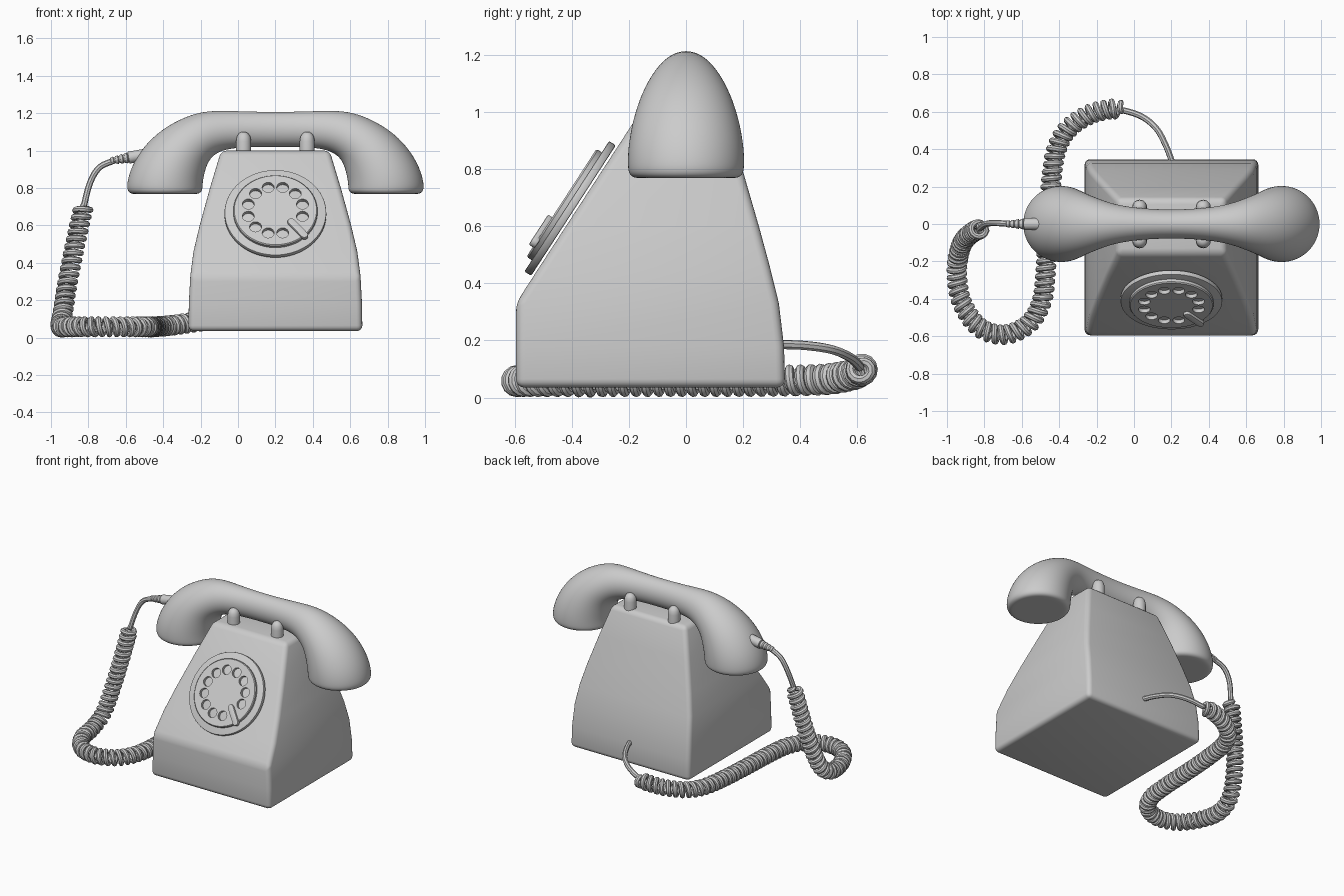
import bpy, bmesh, math
from mathutils import Vector, Matrix

if "Cube" in bpy.data.objects:
    bpy.data.objects.remove(bpy.data.objects["Cube"])

TAU = 2 * math.pi
CX = 0.2  # centre line of the phone body


def loft(name, rings, matrix=Matrix()):
    """Skin a list of equal-length closed rings and cap both ends."""
    bm = bmesh.new()
    vs = [[bm.verts.new(matrix @ Vector(p)) for p in r] for r in rings]
    n = len(vs[0])
    for a, b in zip(vs, vs[1:]):
        for i in range(n):
            j = (i + 1) % n
            bm.faces.new((a[i], a[j], b[j], b[i]))
    bm.faces.new(vs[0][::-1])
    bm.faces.new(vs[-1])
    bmesh.ops.recalc_face_normals(bm, faces=bm.faces)
    me = bpy.data.meshes.new(name)
    bm.to_mesh(me)
    bm.free()
    ob = bpy.data.objects.new(name, me)
    bpy.context.collection.objects.link(ob)
    return ob


def lathe(name, profile, matrix=Matrix(), n=32):
    """Revolve (radius, height) points about local z."""
    return loft(name, [[(r * math.cos(TAU * i / n), r * math.sin(TAU * i / n), h)
                        for i in range(n)] for r, h in profile], matrix)


def bevel(ob, width, segments=3):
    m = ob.modifiers.new("bevel", "BEVEL")
    m.width, m.segments, m.limit_method = width, segments, 'ANGLE'
    m.angle_limit = math.radians(25)


def catmull(pts, steps=40):
    pts = [Vector(p) for p in pts]
    ext = [2 * pts[0] - pts[1]] + pts + [2 * pts[-1] - pts[-2]]
    out = []
    for a, b, c, d in zip(ext, ext[1:], ext[2:], ext[3:]):
        for s in range(steps):
            t = s / steps
            out.append(0.5 * (2 * b + (c - a) * t + (2 * a - 5 * b + 4 * c - d) * t * t
                              + (3 * b - a - 3 * c + d) * t ** 3))
    return out + [pts[-1]]


# Body: rectangles of half width, front y, back y at each height
levels = [(0.035, 0.465, -0.595, 0.347), (0.18, 0.463, -0.595, 0.343),
          (0.33, 0.455, -0.595, 0.325), (0.46, 0.438, -0.511, 0.293),
          (0.60, 0.405, -0.42, 0.255), (0.80, 0.35, -0.29, 0.197), (1.0, 0.29, -0.16, 0.135)]
body = loft("body", [[(CX - w, f, z), (CX + w, f, z), (CX + w, b, z), (CX - w, b, z)]
                     for z, w, f, b in levels])
bevel(body, 0.03, 4)

# Cradle prongs
for x in (0.03, 0.37):
    for y in (-0.09, 0.09):
        lathe("cradle_prong", [(0.04, 0.97), (0.04, 1.05), (0.036, 1.075), (0.025, 1.092),
                               (0.01, 1.1)], Matrix.Translation((x, y, 0)), 20)

# Handset: outer point, inner point and half depth of each elliptical section
half = [((0, 1.206), (0, 1.02), 0.075), ((0.2, 1.211), (0.18, 1.018), 0.085),
        ((0.36, 1.217), (0.27, 1.005), 0.108), ((0.48, 1.185), (0.325, 0.98), 0.138),
        ((0.61, 1.115), (0.36, 0.94), 0.168), ((0.71, 1.02), (0.378, 0.88), 0.192),
        ((0.775, 0.91), (0.387, 0.83), 0.205), ((0.797, 0.82), (0.388, 0.798), 0.206),
        ((0.793, 0.785), (0.391, 0.782), 0.202), ((0.775, 0.768), (0.41, 0.768), 0.185),
        ((0.74, 0.768), (0.44, 0.768), 0.15), ((0.62, 0.768), (0.56, 0.768), 0.03)]
sections = [(s, o, i, r) for s, part in ((-1, half[:0:-1]), (1, half)) for o, i, r in part]
rings = []
for s, o, i, r in sections:
    o, i = Vector((CX + s * o[0], 0, o[1])), Vector((CX + s * i[0], 0, i[1]))
    mid, arm = (o + i) / 2, (o - i) / 2
    rings.append([mid + arm * math.cos(TAU * k / 24) + Vector((0, r * math.sin(TAU * k / 24), 0))
                  for k in range(24)])
handset = loft("handset", rings)
handset.modifiers.new("smooth", "SUBSURF").levels = 2

# Dial, built flat and laid on the sloping front
up = Vector((0, 0.435, 0.67)).normalized()
right = Vector((1, 0, 0))
out = right.cross(up)
dial = Matrix.Translation((CX, -0.387, 0.65)) @ Matrix((right, up, out)).transposed().to_4x4()
plate = lathe("dial_plate", [(0.272, 0.008), (0.272, 0.036)], dial, 64)
bevel(plate, 0.005, 2)
wheel = lathe("finger_wheel", [(0.225, 0.03), (0.225, 0.052), (0.22, 0.058)], dial, 64)

# Finger holes on a 30 degree pitch, leaving one place for the stop
cutters = bmesh.new()
for k in range(12):
    a = math.radians(15 + 30 * k)
    if k == 10:
        continue
    bmesh.ops.create_cone(cutters, cap_ends=True, segments=20, radius1=0.032, radius2=0.032,
                          depth=0.1, matrix=dial @ Matrix.Translation(
                              (0.15 * math.cos(a), 0.15 * math.sin(a), 0.05)))
me = bpy.data.meshes.new("hole_cutter")
cutters.to_mesh(me)
cutters.free()
cutter = bpy.data.objects.new("hole_cutter", me)
bpy.context.collection.objects.link(cutter)
cutter.hide_render = True
m = wheel.modifiers.new("holes", "BOOLEAN")
m.object, m.operation, m.solver = cutter, 'DIFFERENCE', 'EXACT'

# Finger stop: flat capsule
p, q, r = Vector((0.085, -0.08)), Vector((0.155, -0.165)), 0.02
d = math.atan2(q.y - p.y, q.x - p.x)
outline = []
for k in range(18):
    a = d - math.pi / 2 + (k if k < 9 else k - 1) * math.pi / 8
    c = q if k < 9 else p
    outline.append((c.x + r * math.cos(a), c.y + r * math.sin(a)))
stop = loft("finger_stop", [[(x, y, h) for x, y in outline] for h in (0.05, 0.075)], dial)
bevel(stop, 0.005, 2)

# Strain relief where the cord enters the handset
axis = Vector((-0.14, 0, -0.025))
relief = Matrix.Translation((-0.54, 0, 0.97)) @ axis.to_track_quat('Z', 'Y').to_matrix().to_4x4()
profile = [(0.032, -0.04), (0.032, 0.045)]
for k in range(4):
    h, w = 0.048 + 0.025 * k, 0.029 - 0.003 * k
    profile += [(w - 0.006, h), (w, h + 0.005), (w - 0.003, h + 0.018), (w - 0.008, h + 0.022)]
lathe("strain_relief", profile, relief, 20)

# Cord: straight lead, coiled middle, straight tail
lead = [(-0.66, 0, 0.948), (-0.74, 0.005, 0.91), (-0.79, 0, 0.83)]
coil = [(-0.825, -0.025, 0.7), (-0.87, -0.05, 0.5), (-0.91, -0.09, 0.3), (-0.937, -0.16, 0.13),
        (-0.947, -0.27, 0.062), (-0.92, -0.42, 0.058), (-0.83, -0.55, 0.058),
        (-0.7, -0.592, 0.058), (-0.57, -0.54, 0.058), (-0.495, -0.42, 0.058),
        (-0.472, -0.25, 0.058), (-0.46, 0, 0.058), (-0.445, 0.2, 0.058), (-0.42, 0.38, 0.06),
        (-0.36, 0.5, 0.065), (-0.25, 0.58, 0.08), (-0.14, 0.612, 0.095), (-0.07, 0.61, 0.105)]
tail = [(0.04, 0.575, 0.14), (0.12, 0.51, 0.168), (0.17, 0.42, 0.182), (0.205, 0.33, 0.186)]
STEPS, PITCH, PER_TURN, COIL_R = 40, 0.04, 14, 0.04
dense = catmull(lead + coil + tail, STEPS)
arc = [0.0]
for a, b in zip(dense, dense[1:]):
    arc.append(arc[-1] + (b - a).length)
start = arc[len(lead) * STEPS]
end = arc[(len(lead) + len(coil) - 1) * STEPS]
count = int(arc[-1] / PITCH * PER_TURN)
path, seg = [], 0
for k in range(count + 1):
    s = arc[-1] * k / count
    while seg < len(arc) - 2 and arc[seg + 1] < s:
        seg += 1
    t = (s - arc[seg]) / (arc[seg + 1] - arc[seg])
    path.append((s, dense[seg].lerp(dense[seg + 1], t)))
side, points = Vector((0, 1, 0)), []
for k, (s, c) in enumerate(path):
    tan = (path[min(k + 1, count)][1] - path[max(k - 1, 0)][1]).normalized()
    side = (side - tan * side.dot(tan)).normalized()
    ramp = max(0, min(1, (s - start) / 0.02 + 0.5, (end - s) / 0.02 + 0.5))
    a = TAU * s / PITCH
    points.append(c + COIL_R * ramp * (side * math.cos(a) + tan.cross(side) * math.sin(a)))
cu = bpy.data.curves.new("cord", 'CURVE')
cu.dimensions, cu.bevel_depth, cu.bevel_resolution, cu.use_fill_caps = '3D', 0.0165, 2, True
sp = cu.splines.new('POLY')
sp.points.add(len(points) - 1)
for pt, co in zip(sp.points, points):
    pt.co = (*co, 1)
bpy.context.collection.objects.link(bpy.data.objects.new("cord", cu))

# Apply modifiers and shade
bpy.ops.object.select_all(action='DESELECT')
for ob in bpy.context.collection.objects:
    if ob != cutter:
        ob.select_set(True)
bpy.context.view_layer.objects.active = body
bpy.ops.object.convert(target='MESH')
bpy.ops.object.shade_smooth_by_angle(angle=math.radians(35))
bpy.data.objects.remove(cutter)
